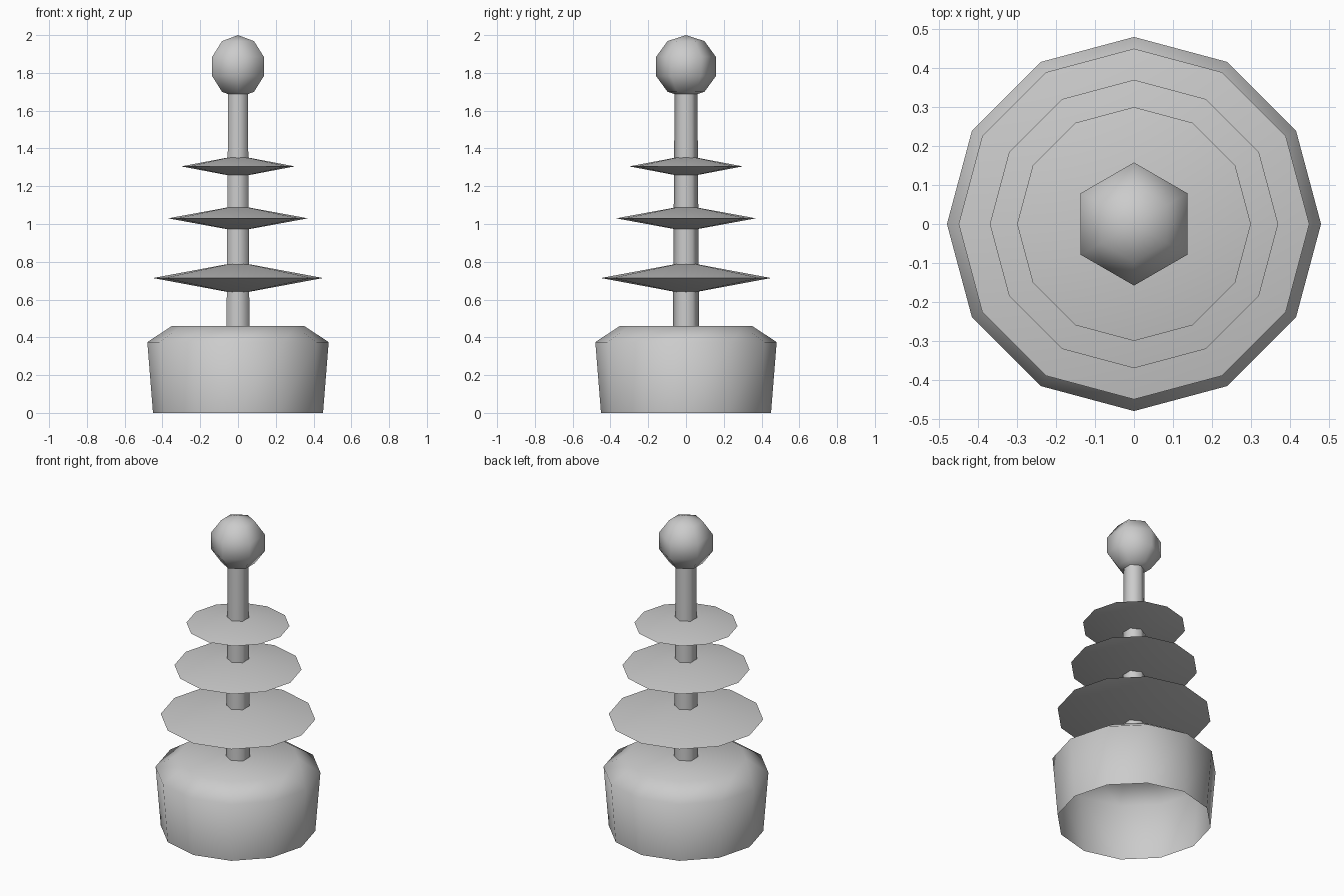
import bpy, bmesh
from math import sin, cos, pi, radians

if "Cube" in bpy.data.objects:
    bpy.data.objects.remove(bpy.data.objects["Cube"])


def lathe(name, profile, sides, phase=0.0, sharp=180):
    """Spin (radius, z) points, listed bottom to top, round the z axis."""
    bm = bmesh.new()
    rings = []
    for r, z in profile:
        if r == 0:
            rings.append([bm.verts.new((0, 0, z))] * sides)
        else:
            rings.append([bm.verts.new((r * cos(phase + 2 * pi * i / sides),
                                        r * sin(phase + 2 * pi * i / sides), z))
                          for i in range(sides)])
    for low, high in zip(rings, rings[1:]):
        for i in range(sides):
            j = (i + 1) % sides
            corners = [low[i], low[j], high[j], high[i]]
            bm.faces.new(list(dict.fromkeys(corners)))
    mesh = bpy.data.meshes.new(name)
    bm.to_mesh(mesh)
    bm.free()
    obj = bpy.data.objects.new(name, mesh)
    bpy.context.collection.objects.link(obj)
    bpy.ops.object.select_all(action='DESELECT')
    obj.select_set(True)
    bpy.context.view_layer.objects.active = obj
    if sharp < 180:
        bpy.ops.object.shade_smooth_by_angle(angle=radians(sharp))
    else:
        bpy.ops.object.shade_smooth()
    return obj


# Hollow base, open underneath, with a sloped shoulder and flat top
lathe("base", [(0.45, 0), (0.48, 0.375), (0.35, 0.46), (0, 0.46)], 12)

# Tapered six-sided rod
lathe("rod", [(0.07, 0.455), (0.06, 1.72)], 6, pi / 2)

# Three double-cone discs, shrinking upwards: radius, height, half thickness
for n, (r, z, h) in enumerate([(0.45, 0.714, 0.084),
                               (0.37, 1.03, 0.068),
                               (0.30, 1.305, 0.057)], 1):
    lathe(f"disc_{n}", [(0, z - h), (r, z), (0, z + h)], 12, sharp=15)

# Low-poly ball on top
R = 0.166
ball = [(R * cos(radians(a)), 2 - R + R * sin(radians(a))) for a in (-54, -18, 18, 54)]
lathe("ball", [(0, 2 - 2 * R)] + ball + [(0, 2)], 6, pi / 2)
